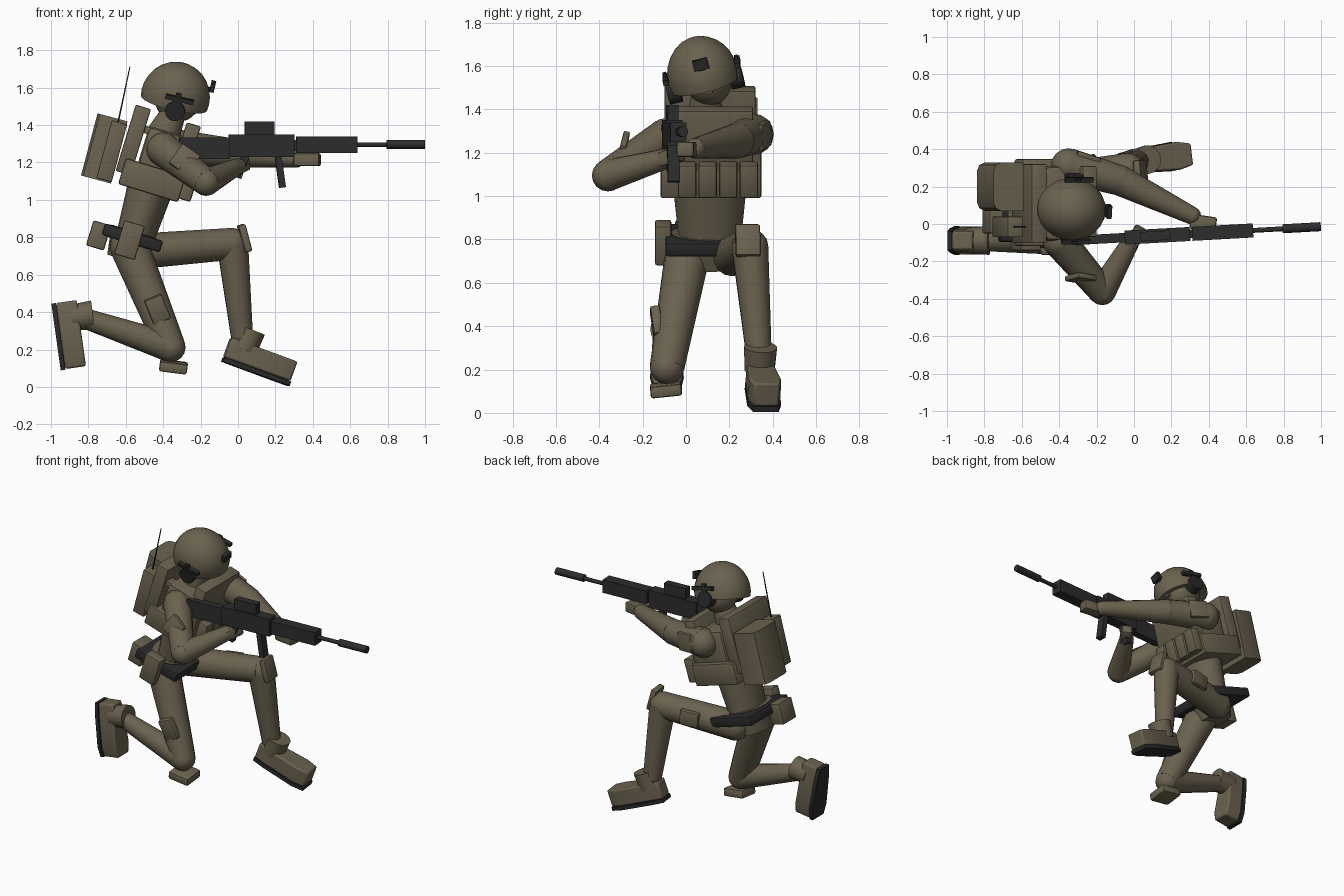
import bpy, bmesh
from math import radians
from mathutils import Matrix, Vector, Euler

if "Cube" in bpy.data.objects:
    bpy.data.objects.remove(bpy.data.objects["Cube"])


def material(name, rgb):
    m = bpy.data.materials.new(name)
    m.use_nodes = True
    m.diffuse_color = (*rgb, 1)
    bsdf = m.node_tree.nodes["Principled BSDF"]
    bsdf.inputs["Base Color"].default_value = (*rgb, 1)
    bsdf.inputs["Roughness"].default_value = 0.8
    return m


OLIVE = material("olive", (0.145, 0.122, 0.078))
BLACK = material("black", (0.022, 0.022, 0.023))
METAL = material("gun_metal", (0.026, 0.026, 0.027))


def frame(loc, rot=(0, 0, 0)):
    return Matrix.Translation(loc) @ Euler([radians(a) for a in rot]).to_matrix().to_4x4()


HOME = frame((0, 0, 0))


def finish(name, bm, mat, base=HOME):
    bmesh.ops.recalc_face_normals(bm, faces=bm.faces)
    me = bpy.data.meshes.new(name)
    bm.to_mesh(me)
    bm.free()
    ob = bpy.data.objects.new(name, me)
    ob.matrix_world = base
    me.materials.append(mat)
    bpy.context.collection.objects.link(ob)
    bpy.ops.object.select_all(action='DESELECT')
    ob.select_set(True)
    bpy.context.view_layer.objects.active = ob
    bpy.ops.object.shade_smooth_by_angle(angle=radians(35))
    return ob


def box(name, loc, size, mat=OLIVE, rot=(0, 0, 0), base=HOME, bevel=0.0):
    bm = bmesh.new()
    bmesh.ops.create_cube(bm, size=1, matrix=Matrix.Diagonal((*size, 1)))
    if bevel:
        bmesh.ops.bevel(bm, geom=bm.edges[:], offset=bevel, segments=2, profile=0.5, affect='EDGES')
    return finish(name, bm, mat, base @ frame(loc, rot))


def cyl(name, loc, r, length, mat=OLIVE, rot=(0, 0, 0), base=HOME, r2=None, sides=16, stretch=1):
    bm = bmesh.new()
    bmesh.ops.create_cone(bm, cap_ends=True, segments=sides, radius1=r,
                          radius2=r if r2 is None else r2, depth=length)
    bmesh.ops.scale(bm, vec=(1, stretch, 1), verts=bm.verts)
    return finish(name, bm, mat, base @ frame(loc, rot))


def limb(name, joints):
    """Tapered tubes joined by rounded joints; each joint is (position, radius)."""
    bm = bmesh.new()
    for p, r in joints:
        bmesh.ops.create_uvsphere(bm, u_segments=16, v_segments=8, radius=r,
                                  matrix=Matrix.Translation(p))
    for (a, ra), (b, rb) in zip(joints, joints[1:]):
        a, b = Vector(a), Vector(b)
        turn = (b - a).to_track_quat('Z', 'Y').to_matrix().to_4x4()
        bmesh.ops.create_cone(bm, cap_ends=True, segments=16, radius1=ra, radius2=rb,
                              depth=(b - a).length,
                              matrix=Matrix.Translation((a + b) / 2) @ turn)
    return finish(name, bm, OLIVE)


def ball(name, loc, radii, base, cut=None):
    bm = bmesh.new()
    bmesh.ops.create_uvsphere(bm, u_segments=24, v_segments=14, radius=1)
    bmesh.ops.scale(bm, vec=radii, verts=bm.verts)
    if cut is not None:
        res = bmesh.ops.bisect_plane(bm, geom=bm.verts[:] + bm.edges[:] + bm.faces[:],
                                     plane_co=(0, 0, cut), plane_no=(0, 0, -1), clear_outer=True)
        bmesh.ops.contextual_create(bm, geom=[g for g in res["geom_cut"]
                                              if isinstance(g, bmesh.types.BMEdge)])
    return finish(name, bm, OLIVE, base @ frame(loc))


def slab(name, half, z0, z1, mat, base):
    """Half plan outline, mirrored across y and raised from z0 to z1."""
    outline = half + [(x, -y) for x, y in reversed(half)]
    bm = bmesh.new()
    f = bm.faces.new([bm.verts.new((x, y, z0)) for x, y in outline])
    top = bmesh.ops.extrude_face_region(bm, geom=[f])["geom"]
    bmesh.ops.translate(bm, vec=(0, 0, z1 - z0),
                        verts=[v for v in top if isinstance(v, bmesh.types.BMVert)])
    return finish(name, bm, mat, base)


def boot(name, base, length):
    half = [(0, 0.05), (0.08, 0.064), (length * 0.8, 0.078), (length, 0.06)]
    slab(name + "_sole", half, 0, 0.025, BLACK, base)
    upper = slab(name + "_upper", [(x * 0.99, y * 0.96) for x, y in half], 0.025, 0.137, OLIVE, base)
    bev = upper.modifiers.new("rounding", 'BEVEL')
    bev.width, bev.segments = 0.01, 2
    cyl(name + "_cuff", (0.09, 0, 0.155), 0.07, 0.115, base=base, r2=0.077)


# Torso, leaning forward
LEAN = (0, 17, 0)
cyl("waist", (-0.51, 0.11, 0.93), 0.1, 0.36, rot=LEAN, r2=0.125, stretch=1.4, sides=20)
cyl("hips", (-0.58, 0.1, 0.755), 0.1, 0.16, rot=LEAN, r2=0.125, stretch=1.35, sides=20)
box("chest", (-0.41, 0.11, 1.23), (0.22, 0.4, 0.28), rot=LEAN, bevel=0.03)
box("vest_belt", (-0.46, 0.115, 1.105), (0.335, 0.465, 0.145), rot=LEAN, bevel=0.012)
box("front_plate", (-0.28, 0.12, 1.26), (0.08, 0.38, 0.3), rot=LEAN, bevel=0.01)
box("back_plate", (-0.56, 0.11, 1.32), (0.085, 0.42, 0.37), rot=LEAN, bevel=0.008)
for i in range(4):
    box(f"vest_pouch_{i}", (-0.265, 0.005 + i * 0.095, 1.075), (0.07, 0.085, 0.16), rot=LEAN, bevel=0.012)
for i, y in enumerate((-0.04, 0.25)):
    box(f"shoulder_strap_{i}", (-0.41, y, 1.35), (0.24, 0.07, 0.04), rot=LEAN, bevel=0.008)
cyl("neck", (-0.375, 0.09, 1.4), 0.095, 0.16, rot=(0, 25, 0), r2=0.065)

# Backpack and radio
slab("backpack", [(-0.083, 0.085), (-0.07, 0.115), (-0.04, 0.13), (0.083, 0.13)], -0.172, 0.172,
     OLIVE, frame((-0.715, 0.2, 1.275), (0, 15, 0)))
box("radio", (-0.675, -0.015, 1.26), (0.085, 0.11, 0.32), rot=(0, 15, 0), bevel=0.006)
cyl("antenna", (-0.61, -0.015, 1.56), 0.005, 0.31, BLACK, rot=(0, 12, 0), r2=0.003, sides=6)

# Belt and its pouches
box("belt", (-0.565, 0.115, 0.797), (0.325, 0.42, 0.065), BLACK, rot=LEAN, bevel=0.012)
box("side_pouch", (-0.58, -0.105, 0.785), (0.115, 0.075, 0.19), rot=LEAN, bevel=0.01)
box("back_pouch", (-0.745, 0.02, 0.81), (0.1, 0.14, 0.14), rot=LEAN, bevel=0.01)

# Head, helmet and headset, tipped toward the stock
HEAD = frame((-0.335, 0.08, 1.55), (14, 13, 0))
ball("head", (0.015, 0.02, -0.01), (0.125, 0.11, 0.125), HEAD)
ball("helmet", (0, 0, 0), (0.185, 0.166, 0.19), HEAD, cut=-0.035)
box("nose", (0.14, 0.015, -0.035), (0.03, 0.035, 0.03), base=HEAD)
box("helmet_mount", (0.182, 0.012, 0.1), (0.025, 0.07, 0.05), BLACK, base=HEAD)
box("mount_arm", (0.165, 0.012, 0.08), (0.04, 0.03, 0.02), BLACK, base=HEAD)
for side, s in (("near", -1), ("far", 1)):
    cyl(side + "_ear_cup", (0.015, s * 0.148, -0.035), 0.053, 0.06, BLACK, rot=(90, 0, 0), base=HEAD)
    box(side + "_helmet_rail", (0.025, s * 0.17, 0.035), (0.155, 0.025, 0.025), BLACK, base=HEAD)
    box(side + "_headset_strap", (0.015, s * 0.17, 0.02), (0.03, 0.015, 0.09), BLACK, base=HEAD)

# Arms and hands
limb("trigger_arm", [((-0.4, -0.09, 1.27), 0.09), ((-0.17, -0.36, 1.095), 0.074), ((-0.02, -0.1, 1.17), 0.048)])
box("trigger_hand", (0.01, -0.07, 1.18), (0.12, 0.07, 0.07), rot=(0, -15, 60), bevel=0.015)
box("arm_patch", (-0.285, -0.29, 1.215), (0.12, 0.03, 0.13), rot=(-15, 35, -10), bevel=0.008)
limb("support_arm", [((-0.35, 0.31, 1.285), 0.095), ((-0.08, 0.235, 1.255), 0.082), ((0.31, 0.045, 1.22), 0.048)])
box("support_hand", (0.37, 0.005, 1.215), (0.14, 0.08, 0.07), rot=(0, 0, -8), bevel=0.012)
box("far_arm_patch", (-0.25, 0.36, 1.28), (0.13, 0.03, 0.12), rot=(0, 10, -18), bevel=0.008)

# Rifle, built along its own axis
GUN = frame((0, -0.07, 1.29), (0, 0, 3.2))
for name, x, z, size in (
        ("stock", -0.18, -0.015, (0.27, 0.05, 0.115)),
        ("receiver", 0.125, 0, (0.35, 0.075, 0.12)),
        ("sight", 0.115, 0.095, (0.16, 0.05, 0.07)),
        ("handguard", 0.475, 0.005, (0.325, 0.075, 0.09)),
        ("foregrip_rail", 0.32, 0, (0.04, 0.045, 0.06))):
    box(name, (x, 0, z), size, METAL, base=GUN)
box("magazine", (0.225, 0, -0.13), (0.035, 0.055, 0.19), METAL, rot=(0, -8, 0), base=GUN)
box("pistol_grip", (0.02, 0, -0.11), (0.04, 0.04, 0.13), METAL, rot=(0, 20, 0), base=GUN)
cyl("barrel", (0.71, 0, 0.005), 0.013, 0.2, METAL, rot=(0, 90, 0), base=GUN, sides=12)
cyl("suppressor", (0.898, 0, 0.007), 0.024, 0.205, METAL, rot=(0, 90, 0), base=GUN)

# Kneeling leg
limb("kneeling_leg", [((-0.58, 0.01, 0.75), 0.105), ((-0.36, -0.087, 0.212), 0.08), ((-0.8, -0.09, 0.36), 0.055)])
box("lower_knee_pad", (-0.345, -0.092, 0.108), (0.15, 0.145, 0.055), rot=(6, 7, 0), bevel=0.012)
box("near_thigh_pouch", (-0.43, -0.135, 0.415), (0.1, 0.045, 0.14), rot=(8, -22, 0), bevel=0.01)
boot("kneeling_boot", frame((-0.998, -0.088, 0.445), (0, 82, 0)), 0.36)

# Standing leg
limb("front_leg", [((-0.53, 0.215, 0.725), 0.095), ((-0.03, 0.295, 0.765), 0.085), ((0.02, 0.335, 0.28), 0.06)])
box("upper_knee_pad", (0.035, 0.285, 0.795), (0.04, 0.115, 0.15), rot=(0, -15, 5), bevel=0.01)
box("far_thigh_pouch", (-0.27, 0.345, 0.755), (0.13, 0.04, 0.1), rot=(0, -4, 9), bevel=0.01)
boot("front_boot", frame((-0.085, 0.325, 0.135), (0, 20, 7)), 0.38)
